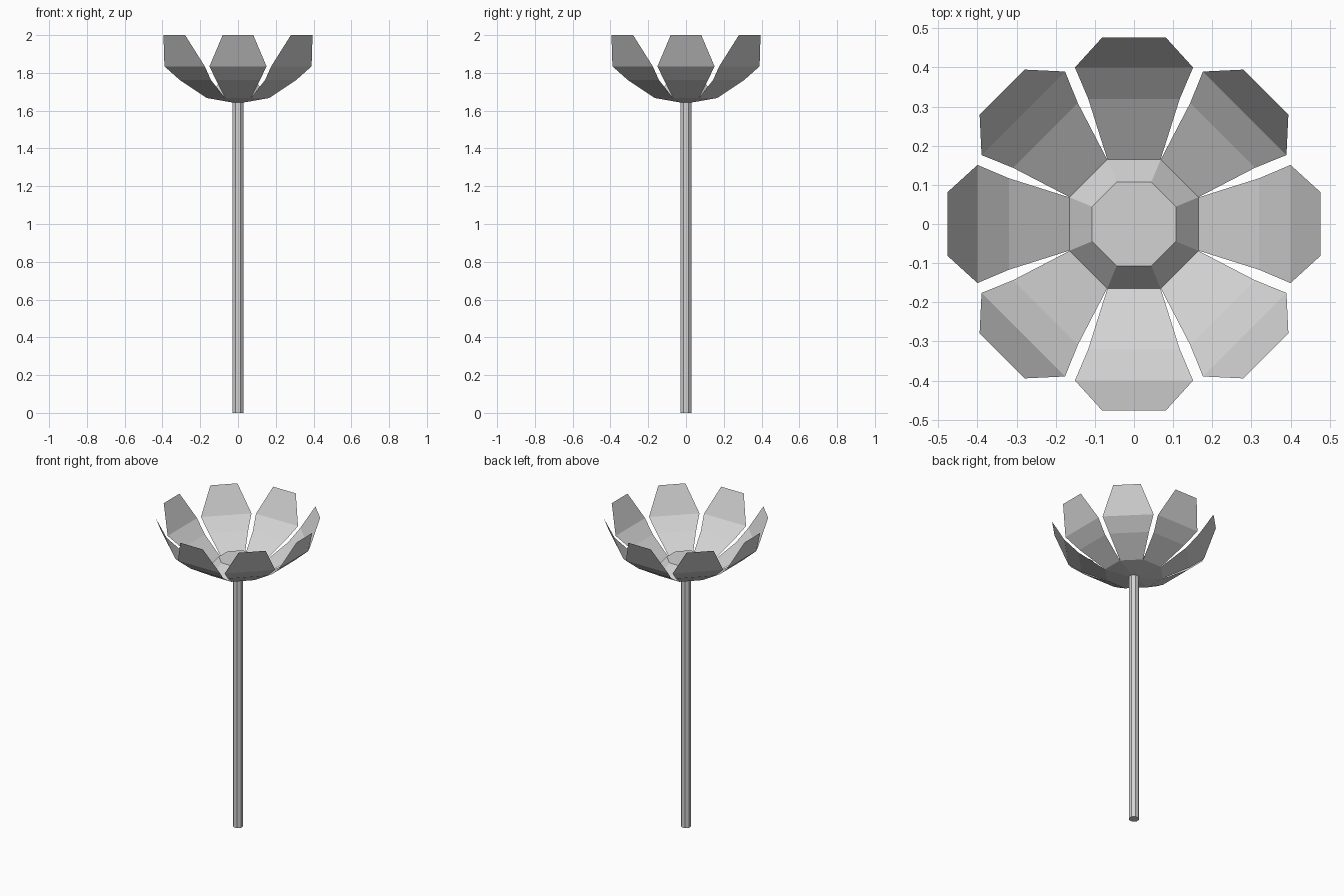
import bpy
import bmesh
from math import cos, sin, pi

SIDES = 8
STEM_R, NECK_Z = 0.029, 1.643
CUP_R, CUP_Z = 0.165, 1.667

cube = bpy.data.objects.get("Cube")
if cube:
    bpy.data.objects.remove(cube, do_unlink=True)

grey = bpy.data.materials.new("light_grey")
grey.use_nodes = True
colour = (0.65, 0.65, 0.65, 1)
grey.diffuse_color = colour
grey.node_tree.nodes["Principled BSDF"].inputs["Base Color"].default_value = colour


def finish(name, bm):
    mesh = bpy.data.meshes.new(name)
    bm.to_mesh(mesh)
    bm.free()
    mesh.materials.append(grey)
    obj = bpy.data.objects.new(name, mesh)
    bpy.context.collection.objects.link(obj)
    return obj


def octagon_loft(name, profile, cap_start=False, cap_end=False):
    """Stack octagons given as (distance to flat side, height)."""
    bm = bmesh.new()
    rings = []
    for r, z in profile:
        c = r / cos(pi / SIDES)
        angles = [(i + 0.5) * 2 * pi / SIDES for i in range(SIDES)]
        rings.append([bm.verts.new((c * cos(a), c * sin(a), z)) for a in angles])
    for low, high in zip(rings, rings[1:]):
        for i in range(SIDES):
            j = (i + 1) % SIDES
            bm.faces.new((low[i], low[j], high[j], high[i]))
    if cap_start:
        bm.faces.new(rings[0][::-1])
    if cap_end:
        bm.faces.new(rings[-1])
    return finish(name, bm)


def petal(name, angle):
    """Thin curved strip: (distance out, half width, height)."""
    bm = bmesh.new()
    rows = []
    for r, w, z in [(CUP_R, 0.068, CUP_Z), (0.32, 0.117, 1.763),
                    (0.4, 0.151, 1.835), (0.477, 0.081, 2.0)]:
        rows.append([bm.verts.new((r, s * w, z)) for s in (-1, 1)])
    for a, b in zip(rows, rows[1:]):
        bm.faces.new((a[0], b[0], b[1], a[1]))
    obj = finish(name, bm)
    obj.rotation_euler.z = angle


# Stem
octagon_loft("stem", [(STEM_R, 0), (STEM_R, NECK_Z)], cap_start=True)

# Flower base with raised centre
octagon_loft("flower_centre", [(STEM_R, NECK_Z), (CUP_R, CUP_Z), (0.107, 1.738)],
             cap_end=True)

# Petals
for n in range(SIDES):
    petal(f"petal_{n + 1}", n * 2 * pi / SIDES)
